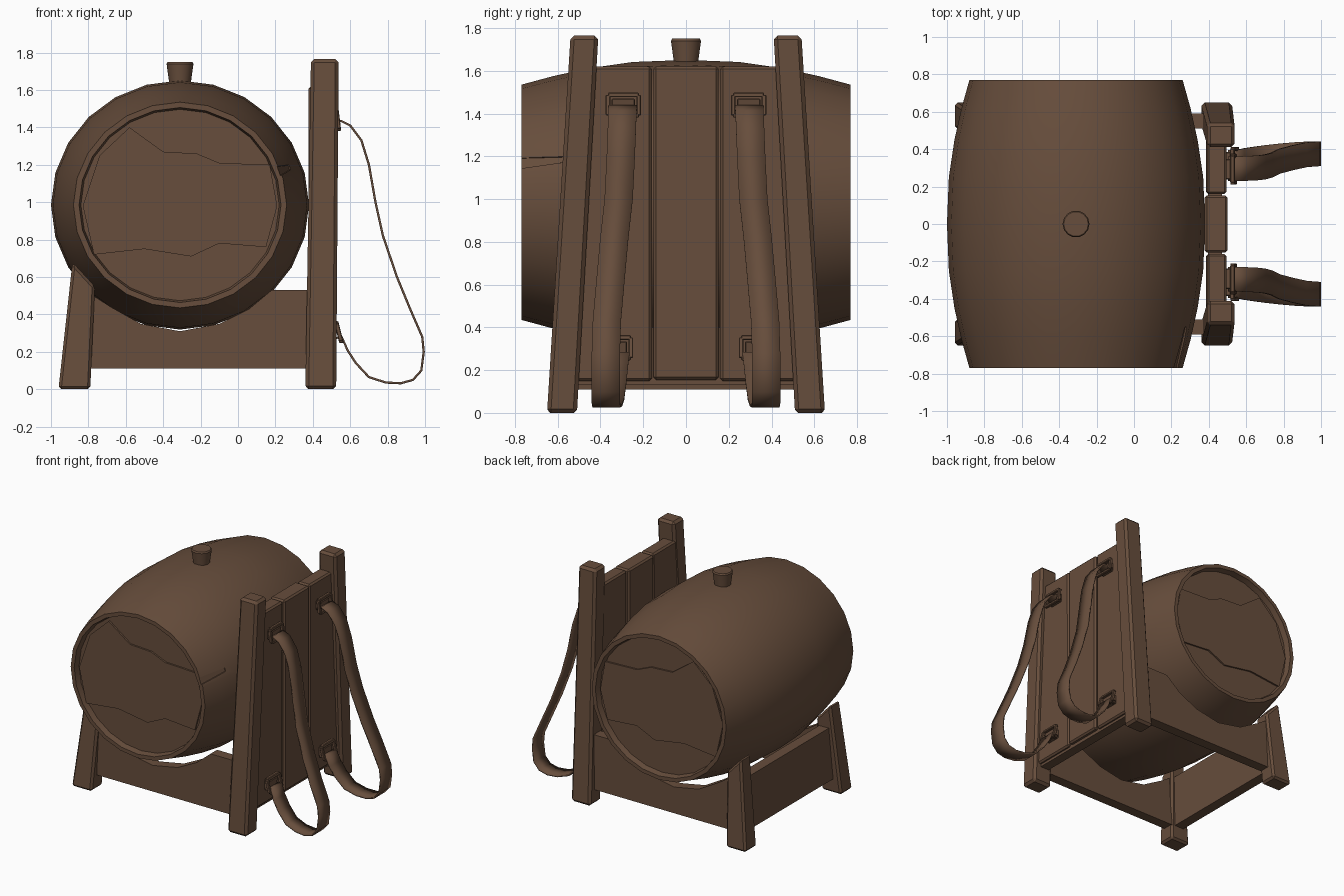
import bpy, bmesh, math
from mathutils import Vector

if "Cube" in bpy.data.objects:
    bpy.data.objects.remove(bpy.data.objects["Cube"])

wood = bpy.data.materials.new("brown wood")
wood.diffuse_color = (0.135, 0.075, 0.045, 1)
wood.use_nodes = True
wood.node_tree.nodes["Principled BSDF"].inputs["Base Color"].default_value = wood.diffuse_color
CX, CZ = -0.31, 0.985  # barrel axis


def make(name, verts, faces, bevel=0.0, smooth=False):
    me = bpy.data.meshes.new(name)
    me.from_pydata([tuple(v) for v in verts], [], faces)
    bm = bmesh.new()
    bm.from_mesh(me)
    bmesh.ops.recalc_face_normals(bm, faces=bm.faces)
    bm.to_mesh(me)
    bm.free()
    me.materials.append(wood)
    ob = bpy.data.objects.new(name, me)
    bpy.context.collection.objects.link(ob)
    if bevel:
        m = ob.modifiers.new("bevel", 'BEVEL')
        m.width, m.segments = bevel, 1
    if smooth:
        bpy.ops.object.select_all(action='DESELECT')
        ob.select_set(True)
        bpy.context.view_layer.objects.active = ob
        bpy.ops.object.shade_smooth_by_angle(angle=math.radians(35))
    return ob


BOX = [(0, 1, 2, 3), (4, 5, 6, 7), (0, 1, 5, 4), (1, 2, 6, 5), (2, 3, 7, 6), (3, 0, 4, 7)]


def loft(name, low, high, z0, z1, bevel=0.012):
    """Tapered box: low and high are (x0, x1, y0, y1); z1 may be (z at x0, z at x1)."""
    za, zb = z1 if isinstance(z1, tuple) else (z1, z1)
    a, b, c, d = low
    e, f, g, h = high
    v = [(a, c, z0), (b, c, z0), (b, d, z0), (a, d, z0),
         (e, g, za), (f, g, zb), (f, h, zb), (e, h, za)]
    return make(name, v, BOX, bevel)


def prism_y(name, outline, y0, y1, bevel=0.0):
    n = len(outline)
    v = [(x, y0, z) for x, z in outline] + [(x, y1, z) for x, z in outline]
    f = [tuple(range(n)), tuple(range(n, 2 * n))]
    f += [(i, (i + 1) % n, n + (i + 1) % n, n + i) for i in range(n)]
    return make(name, v, f, bevel)


def lathe(name, profile, n, place):
    """Closed turned solid; profile is (radius, offset) pairs, place maps to the world."""
    v = [place(r * math.cos(2 * math.pi * k / n), r * math.sin(2 * math.pi * k / n), t)
         for r, t in profile for k in range(n)]
    m = len(profile)
    f = [(i * n + k, i * n + (k + 1) % n, (i + 1) * n + (k + 1) % n, (i + 1) * n + k)
         for i in range(m - 1) for k in range(n)]
    f += [tuple(range(n)), tuple(range((m - 1) * n, m * n))]
    return make(name, v, f, smooth=True)


# barrel with raised rims and recessed heads
half = [(0.53, -0.725), (0.54, -0.77), (0.57, -0.77), (0.612, -0.62), (0.65, -0.45), (0.68, -0.25)]
profile = half + [(0.69, 0)] + [(r, -t) for r, t in reversed(half)]
barrel = lathe("barrel", profile, 24, lambda a, b, t: (CX + a, t, CZ + b * 0.965))

# split in the barrel rim
ang = math.radians(19)
u, w = Vector((math.cos(ang), 0, math.sin(ang))), Vector((-math.sin(ang), 0, math.cos(ang)))
c = Vector((CX, 0, CZ))
cut = []
for y, r0, s in ((-0.82, 0.545, 0.07), (-0.55, 0.615, 0.03)):
    for rr, ss in ((r0, -s * 0.4), (r0, s * 0.4), (0.75, s), (0.75, -s)):
        cut.append(c + u * rr + w * ss + Vector((0, y, 0)))
cutter = make("split_cutter", cut, BOX)
cutter.hide_render = True
cutter.hide_viewport = True
mod = barrel.modifiers.new("split", 'BOOLEAN')
mod.operation, mod.object, mod.solver = 'DIFFERENCE', cutter, 'EXACT'

# cracked middle boards on both heads
crack = [(-0.77, 0.72), (-0.5, 0.75), (-0.25, 0.71), (-0.1, 0.78), (0.15, 0.76),
         (0.21, 0.98), (0.17, 1.2), (-0.1, 1.21), (-0.22, 1.26), (-0.4, 1.27),
         (-0.58, 1.4), (-0.74, 1.25), (-0.83, 0.98)]
for s, side in ((-1, "front"), (1, "back")):
    prism_y(side + "_head_board", crack, s * 0.715, s * 0.738)

# bung on top
lathe("bung", [(0.054, 1.6), (0.058, 1.64), (0.072, 1.74), (0.066, 1.75)], 14,
      lambda a, b, t: (CX + a, b, t))

# stand outline with a cradle for the barrel
cradle = [(-0.86, 0.11), (0.42, 0.11), (0.42, 0.53), (0.18, 0.53), (0.06, 0.43), (-0.1, 0.35),
          (-0.31, 0.31), (-0.52, 0.35), (-0.68, 0.44), (-0.82, 0.53)]
for s, side in ((-1, "front"), (1, "back")):
    loft(side + "_tall_post", (0.36, 0.525, s * 0.51, s * 0.65), (0.39, 0.538, s * 0.41, s * 0.54), 0, 1.765, 0.018)
    loft(side + "_short_leg", (-0.96, -0.79, s * 0.51, s * 0.65), (-0.885, -0.765, s * 0.48, s * 0.6), 0, (0.68, 0.55), 0.015)
    prism_y(side + "_cradle_board", cradle, s * 0.51, s * 0.59)
    # outer back plank, cut to the leaning post
    loft(side + "_outer_plank", (0.385, 0.492, s * 0.16, s * 0.54), (0.39, 0.495, s * 0.16, s * 0.44), 0.15, 1.62)

loft("middle_plank", (0.378, 0.5, -0.153, 0.153), (0.378, 0.5, -0.153, 0.153), 0.155, 1.62)
loft("left_cross_board", (-0.895, -0.815, -0.54, 0.54), (-0.87, -0.79, -0.52, 0.52), 0.11, 0.5, 0)
loft("right_cross_board", (0.395, 0.47, -0.54, 0.54), (0.395, 0.47, -0.54, 0.54), 0.13, 0.4, 0)

# shoulder straps: x, z, centre y
path = [(0.505, 1.41, .295), (0.55, 1.435, .295), (0.60, 1.41, .297), (0.66, 1.33, .30), (0.70, 1.2, .305),
        (0.735, 1.0, .315), (0.775, 0.82, .335), (0.85, 0.6, .355), (0.92, 0.43, .37),
        (0.985, 0.28, .375), (0.993, 0.2, .375), (0.98, 0.1, .375), (0.935, 0.05, .375),
        (0.87, 0.032, .372), (0.79, 0.036, .365), (0.70, 0.065, .355), (0.63, 0.14, .345),
        (0.585, 0.21, .338), (0.555, 0.28, .33), (0.505, 0.27, .33)]


def buckle(name, y, z, tilt):
    """Rectangular frame of four bars, with a mounting tab on the plank."""
    hy, hz, t = 0.072, 0.048, 0.011
    for i, (dy, dz, a, b) in enumerate(((0, hz, hy, t), (0, -hz, hy, t), (hy, 0, t, hz), (-hy, 0, t, hz))):
        lo, hi = z + dz - b, z + dz + b
        x0, x1 = 0.515 + tilt * (z + hz - lo), 0.515 + tilt * (z + hz - hi)
        loft(f"{name}_bar_{i}", (x0, x0 + 0.024, y + dy - a, y + dy + a),
             (x1, x1 + 0.024, y + dy - a, y + dy + a), lo, hi, 0.004)
    loft(name + "_tab", (0.488, 0.522, y - 0.055, y + 0.055), (0.488, 0.535, y - 0.055, y + 0.055),
         z - 0.04, z + 0.03, 0.005)


for s, side in ((-1, "front"), (1, "back")):
    v = []
    for x, z, y in path:
        v += [(x, s * y - 0.066, z), (x, s * y + 0.066, z)]
    f = [(2 * i, 2 * i + 1, 2 * i + 3, 2 * i + 2) for i in range(len(path) - 1)]
    strap = make(side + "_shoulder_strap", v, f, smooth=True)
    sol = strap.modifiers.new("thickness", 'SOLIDIFY')
    sol.thickness, sol.offset = 0.012, 0
    buckle(side + "_upper_buckle", s * 0.293, 1.44, 0.12)
    buckle(side + "_lower_buckle", s * 0.33, 0.305, 0.25)
